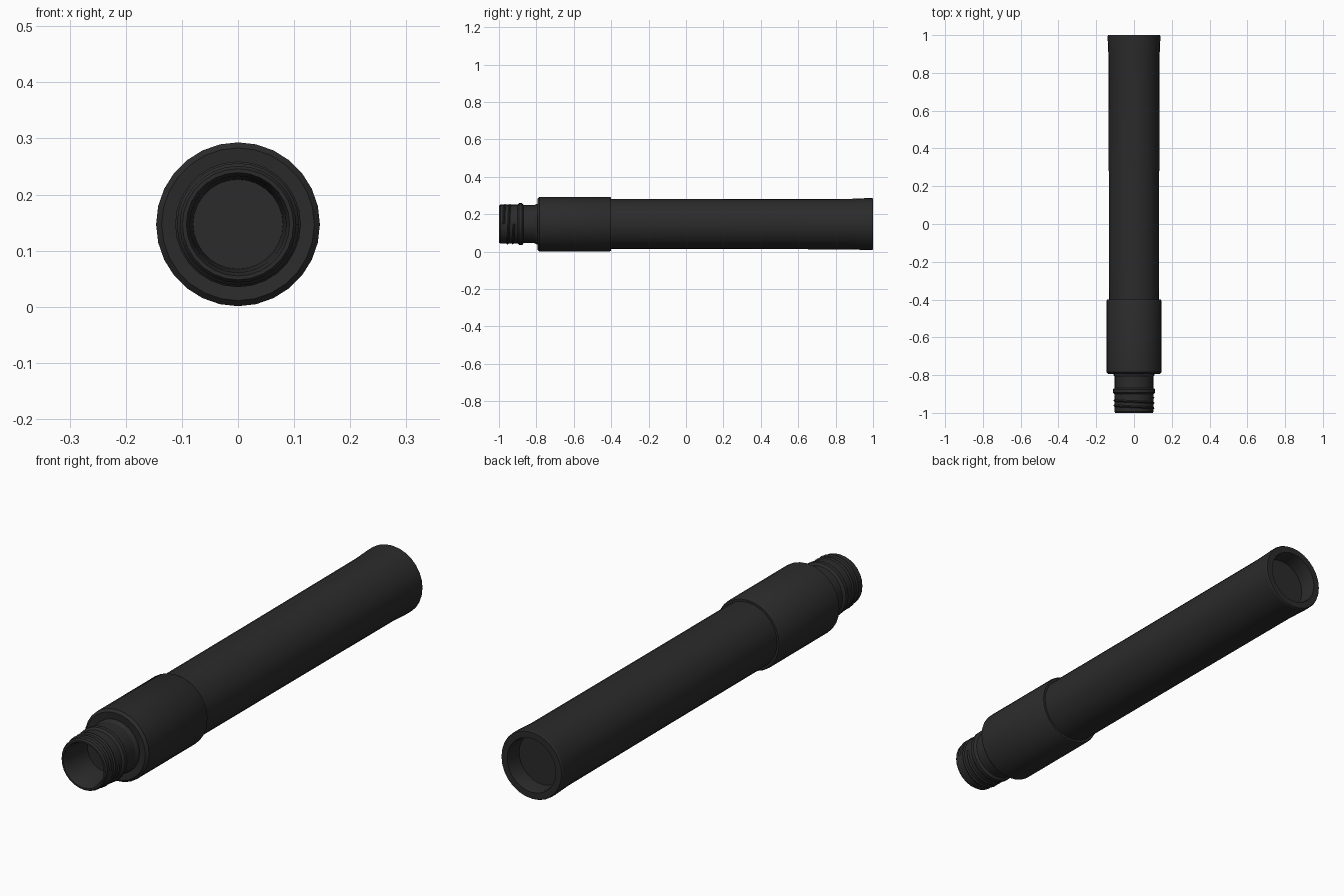
import bpy, bmesh, math

if "Cube" in bpy.data.objects:
    bpy.data.objects.remove(bpy.data.objects["Cube"])

AXIS_Z = 0.147
SIDES = 28

dark = bpy.data.materials.new("dark charcoal")
dark.diffuse_color = (0.024, 0.024, 0.024, 1)
dark.use_nodes = True
dark.node_tree.nodes["Principled BSDF"].inputs["Base Color"].default_value = dark.diffuse_color


def finish(obj):
    obj.data.materials.append(dark)
    bpy.ops.object.select_all(action='DESELECT')
    obj.select_set(True)
    bpy.context.view_layer.objects.active = obj
    bpy.ops.object.shade_smooth_by_angle(angle=math.radians(30))


def lathe(name, profile):
    """Spin (y, radius) points round the long axis; radius 0 closes an end."""
    bm = bmesh.new()
    rings = []
    for y, r in profile:
        if r == 0:
            rings.append([bm.verts.new((0, y, AXIS_Z))] * SIDES)
        else:
            rings.append([bm.verts.new((r * math.cos(a), y, AXIS_Z + r * math.sin(a)))
                          for a in (2 * math.pi * k / SIDES for k in range(SIDES))])
    for a, b in zip(rings, rings[1:]):
        for k in range(SIDES):
            n = (k + 1) % SIDES
            quad = []
            for v in (a[k], b[k], b[n], a[n]):
                if v not in quad:
                    quad.append(v)
            bm.faces.new(quad)
    mesh = bpy.data.meshes.new(name)
    bm.to_mesh(mesh)
    bm.free()
    obj = bpy.data.objects.new(name, mesh)
    bpy.context.collection.objects.link(obj)
    finish(obj)


# threaded neck with its open bore and collar ring
lathe("threaded_neck", [
    (-0.86, 0), (-0.86, 0.080), (-0.985, 0.086), (-1.0, 0.092), (-1.0, 0.099),
    (-0.993, 0.104), (-0.90, 0.104), (-0.892, 0.112), (-0.876, 0.112),
    (-0.868, 0.102), (-0.81, 0.102), (-0.80, 0.108), (-0.79, 0.108)])

# thicker front sleeve
lathe("front_sleeve", [
    (-0.79, 0.100), (-0.794, 0.136), (-0.784, 0.146),
    (-0.408, 0.146), (-0.40, 0.142), (-0.40, 0.130)])

# long tube with a slightly flared, recessed back end
lathe("main_tube", [
    (-0.40, 0.133), (0.2, 0.1335), (0.88, 0.135), (0.97, 0.139), (0.995, 0.139),
    (1.0, 0.136), (1.0, 0.110), (0.99, 0.107), (0.93, 0.105), (0.93, 0)])

# shallow screw thread winding round the neck
bm = bmesh.new()
STEPS, TURNS = 56, 2
previous = None
for i in range(STEPS + 1):
    t = i / STEPS
    a = 2 * math.pi * TURNS * t
    y = -0.975 + 0.055 * t
    ring = [bm.verts.new((r * math.cos(a), y + d, AXIS_Z + r * math.sin(a)))
            for d, r in ((-0.008, 0.102), (0, 0.109), (0.008, 0.102))]
    if previous:
        for p in range(2):
            bm.faces.new((previous[p], previous[p + 1], ring[p + 1], ring[p]))
    previous = ring
mesh = bpy.data.meshes.new("screw_thread")
bm.to_mesh(mesh)
bm.free()
thread = bpy.data.objects.new("screw_thread", mesh)
bpy.context.collection.objects.link(thread)
finish(thread)
